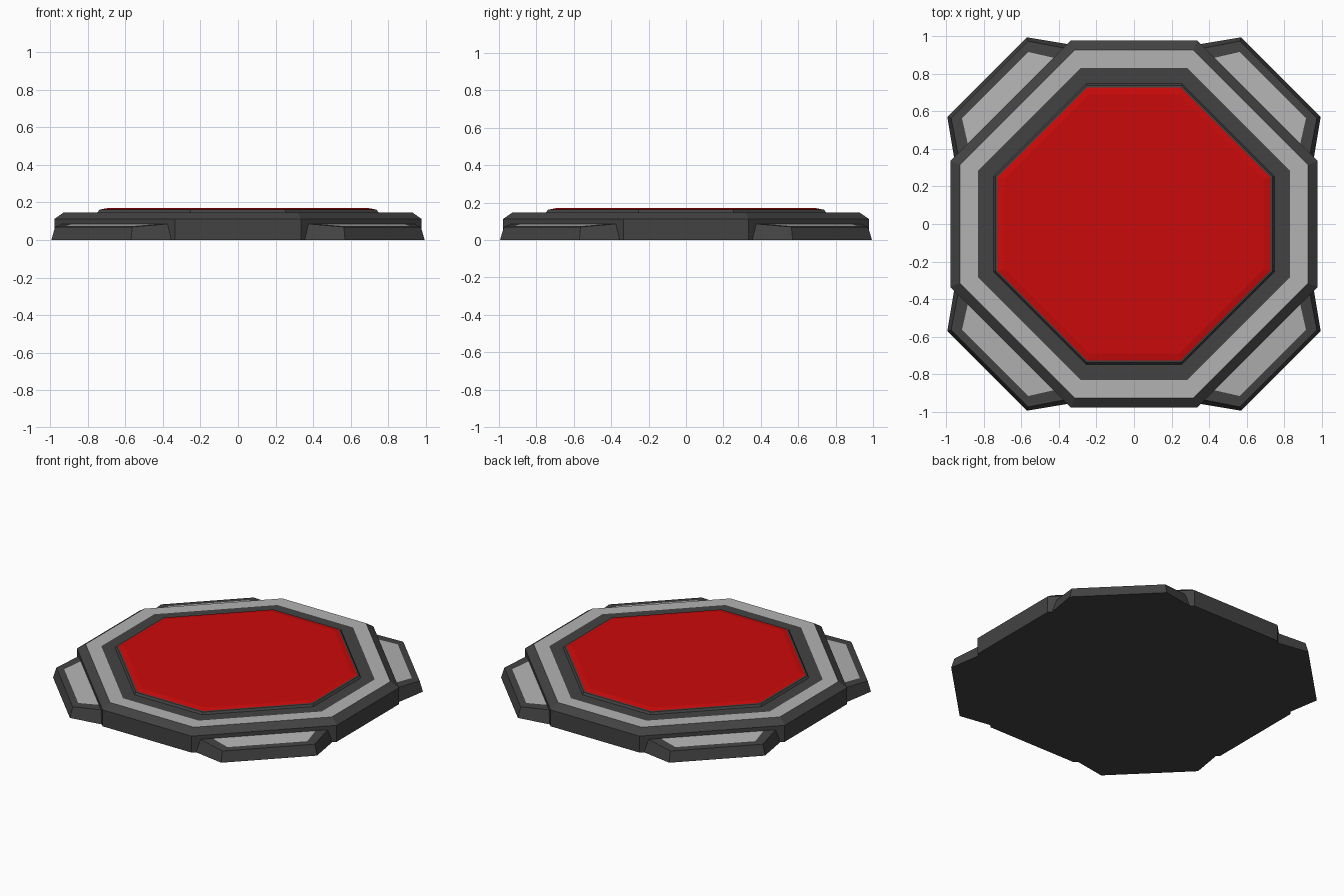
import bpy
from math import radians
from mathutils import Matrix

if "Cube" in bpy.data.objects:
    bpy.data.objects.remove(bpy.data.objects["Cube"])


def material(name, c):
    m = bpy.data.materials.new(name)
    m.diffuse_color = (*c, 1)
    m.use_nodes = True
    m.node_tree.nodes["Principled BSDF"].inputs["Base Color"].default_value = m.diffuse_color
    return m


DARK = material("dark_grey", (0.055, 0.055, 0.055))
LIGHT = material("light_grey", (0.45, 0.45, 0.45))
RED = material("red", (0.6, 0.003, 0.003))


def loft(name, loops, mat, bottom=False, top=False, angle=0):
    """Skin a stack of counter-clockwise loops, optionally capping the ends."""
    n = len(loops[0])
    verts = [p for loop in loops for p in loop]
    faces = []
    for k in range(len(loops) - 1):
        for i in range(n):
            j = (i + 1) % n
            faces.append((k * n + i, k * n + j, (k + 1) * n + j, (k + 1) * n + i))
    if bottom:
        faces.append(tuple(reversed(range(n))))
    if top:
        faces.append(tuple(range(len(verts) - n, len(verts))))
    me = bpy.data.meshes.new(name)
    me.from_pydata(verts, [], faces)
    me.transform(Matrix.Rotation(radians(angle), 4, 'Z'))
    me.materials.append(mat)
    ob = bpy.data.objects.new(name, me)
    bpy.context.collection.objects.link(ob)
    return ob


def octagon(a, b, z):
    """a: half extent, b: half length of the straight side."""
    return [(a, -b, z), (a, b, z), (b, a, z), (-b, a, z),
            (-a, b, z), (-a, -b, z), (-b, -a, z), (b, -a, z)]


def octs(*specs):
    return [octagon(*s) for s in specs]


# Main octagonal platform, built outward to inward
loft("platform_base", octs((.978, .335, 0), (.978, .335, .112), (.927, .315, .148)), DARK, bottom=True)
loft("light_band", octs((.927, .315, .148), (.83, .285, .148)), LIGHT)
loft("inner_rim", octs((.83, .285, .148), (.748, .255, .148), (.738, .252, .162),
                       (.727, .248, .164)), DARK)
loft("red_pad", octs((.727, .248, .164), (.69, .24, .171)), RED, top=True)


# Corner feet: trapezoids with a gently sloping top and a light inset plate
def top_z(u):
    return .07 + (1.087 - u) * .1


def trapezoid(u0, v0, u1, v1, z=None):
    return [(u, v, top_z(u) if z is None else z)
            for u, v in ((u0, v0), (u1, v1), (u1, -v1), (u0, -v0))][::-1]


for i, corner in enumerate(("back_right", "back_left", "front_left", "front_right")):
    ang = 45 + 90 * i
    plate = trapezoid(1.045, .25, .91, .335)
    loft("foot_" + corner, [trapezoid(1.106, .30, .91, .44, 0),
                            trapezoid(1.087, .29, .91, .41), plate], DARK, bottom=True, angle=ang)
    loft("foot_plate_" + corner, [plate], LIGHT, top=True, angle=ang)
